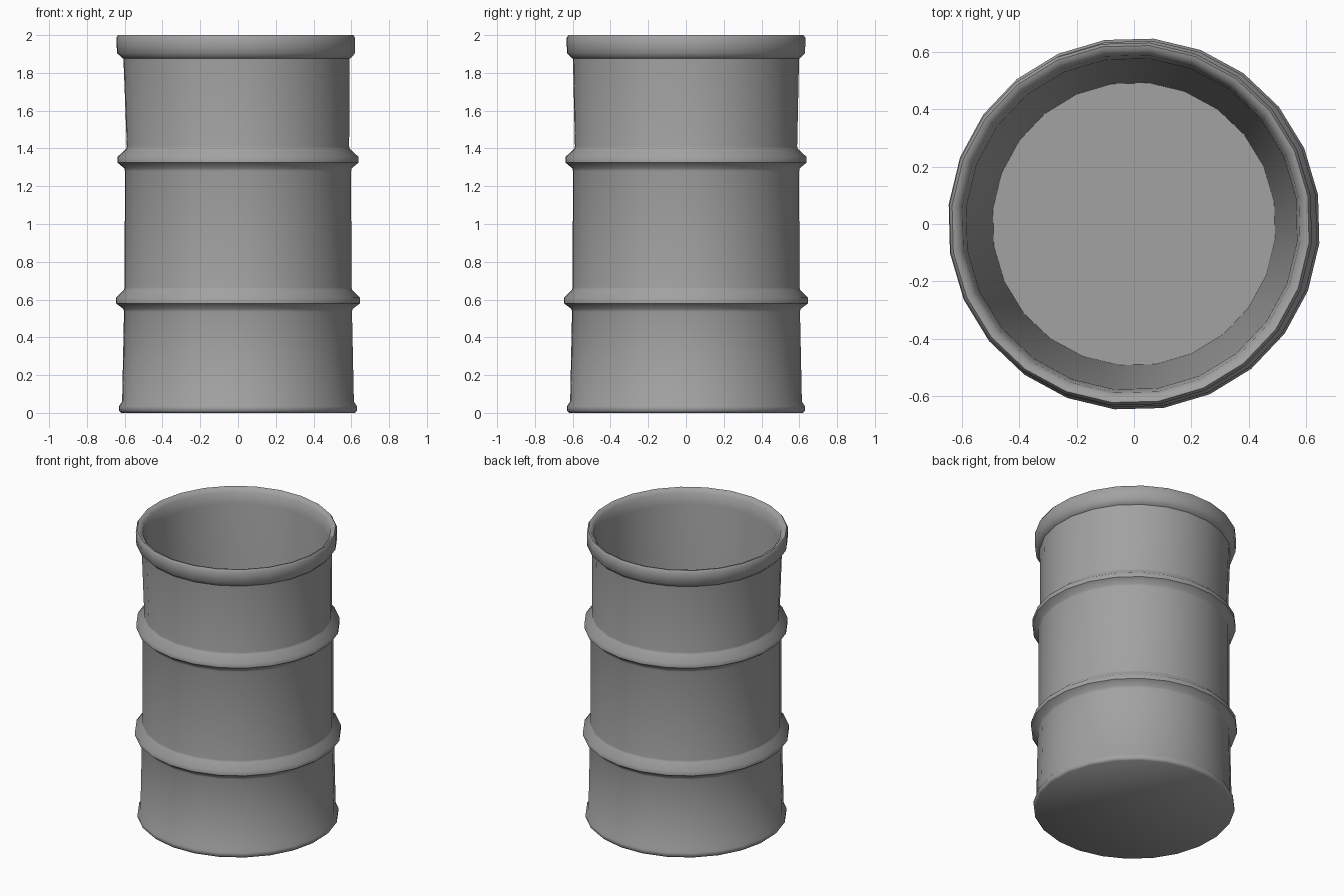
import bpy, bmesh
from math import sin, cos, radians, tau

if "Cube" in bpy.data.objects:
    bpy.data.objects.remove(bpy.data.objects["Cube"], do_unlink=True)

SIDES = 24
START = radians(-6)

steel = bpy.data.materials.new("grey steel")
steel.use_nodes = True
grey = (0.36, 0.36, 0.36, 1)
steel.diffuse_color = grey
steel.node_tree.nodes["Principled BSDF"].inputs["Base Color"].default_value = grey


def rib(z, r, low, high):
    """Rolled hoop: (height, radius, sideways shift) rings, bottom to top."""
    return [(z - 0.06, low, 0), (z - 0.045, low + 0.003, 0), (z - 0.015, r, 0),
            (z + 0.015, r, 0), (z + 0.058, high + 0.003, 0), (z + 0.07, high, 0)]


# Outer wall from the base to the rim, then over the lip and down inside
outer = [(0.0, 0.622, 0), (0.012, 0.634, 0), (0.035, 0.634, 0), (0.06, 0.617, 0)]
outer += rib(0.595, 0.65, 0.607, 0.604)
outer += rib(1.34, 0.642, 0.602, 0.592)
outer += [(1.875, 0.602, -0.008), (1.88, 0.61, -0.008), (1.905, 0.634, -0.01),
          (1.985, 0.636, -0.012), (2.0, 0.626, -0.012)]
inner = [(1.997, 0.612, -0.01), (1.975, 0.592, -0.01), (1.9, 0.58, -0.008),
         (0.05, 0.495, 0)]

bm = bmesh.new()
rings = []
for z, r, shift in outer + inner:
    rings.append([bm.verts.new((shift + r * cos(START + tau * i / SIDES),
                                r * sin(START + tau * i / SIDES), z))
                  for i in range(SIDES)])
for a, b in zip(rings, rings[1:]):
    for i in range(SIDES):
        j = (i + 1) % SIDES
        bm.faces.new((a[i], a[j], b[j], b[i]))

# Underside and inner floor
bm.faces.new(rings[0][::-1])
bm.faces.new(rings[-1])

mesh = bpy.data.meshes.new("drum_body")
bm.to_mesh(mesh)
bm.free()
mesh.materials.append(steel)
drum = bpy.data.objects.new("drum_body", mesh)
bpy.context.scene.collection.objects.link(drum)

bpy.context.view_layer.objects.active = drum
drum.select_set(True)
bpy.ops.object.shade_smooth_by_angle(angle=radians(50))
